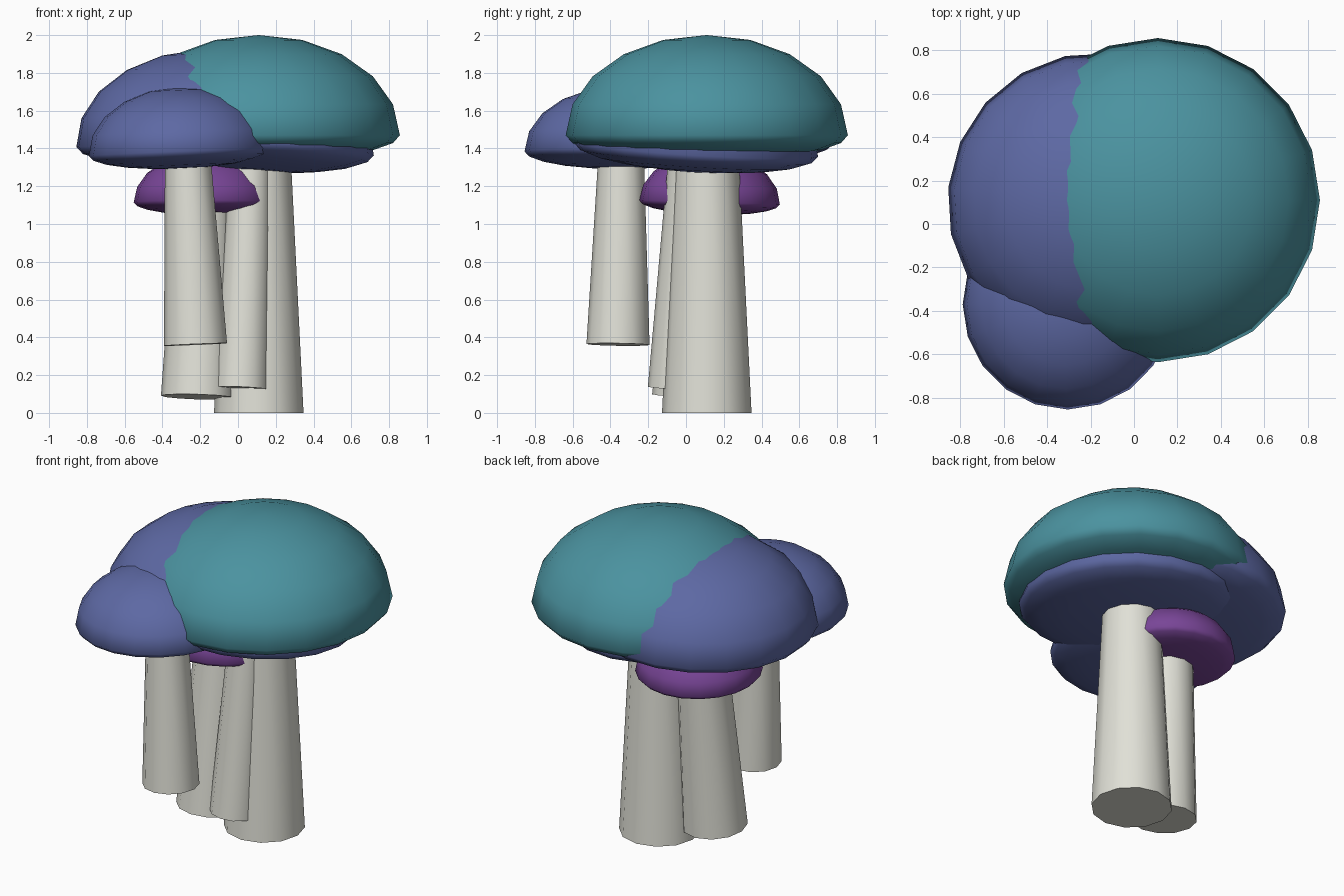
import bpy
import bmesh
from mathutils import Vector, Matrix

cube = bpy.data.objects.get("Cube")
if cube:
    bpy.data.objects.remove(cube, do_unlink=True)


def material(name, color):
    mat = bpy.data.materials.new(name)
    mat.use_nodes = True
    mat.diffuse_color = (*color, 1)
    bsdf = mat.node_tree.nodes["Principled BSDF"]
    bsdf.inputs["Base Color"].default_value = (*color, 1)
    bsdf.inputs["Roughness"].default_value = 0.8
    return mat


teal = material("teal", (0.07, 0.29, 0.35))
blue = material("blue", (0.11, 0.14, 0.37))
purple = material("purple", (0.19, 0.06, 0.31))
cream = material("cream", (0.75, 0.75, 0.68))


def finish(name, bm, mat, matrix):
    """Turn a bmesh into a smooth, placed object."""
    bm.transform(matrix)
    for face in bm.faces:
        face.smooth = True
    mesh = bpy.data.meshes.new(name)
    bm.to_mesh(mesh)
    bm.free()
    mesh.materials.append(mat)
    obj = bpy.data.objects.new(name, mesh)
    bpy.context.collection.objects.link(obj)
    return obj


def aim(axis):
    """Rotation that leans z towards the axis."""
    return Vector((0, 0, 1)).rotation_difference(Vector(axis)).to_matrix().to_4x4()


def cap(name, center, radius, mat, axis=(0, 0, 1), spin=0.0):
    """Dome with a shallow, rounded underside."""
    bm = bmesh.new()
    bmesh.ops.create_uvsphere(bm, u_segments=20, v_segments=10, radius=radius)
    for v in bm.verts:
        v.co.z *= 0.71 if v.co.z > 0 else 0.18
    place = Matrix.Translation(center) @ aim(axis) @ Matrix.Rotation(spin, 4, "Z")
    return finish(name, bm, mat, place)


def stem(name, base, top, radius, top_radius):
    """Tapered, leaning stalk with flat ends."""
    base, top = Vector(base), Vector(top)
    bm = bmesh.new()
    bmesh.ops.create_cone(bm, cap_ends=True, segments=12, radius1=radius,
                          radius2=top_radius, depth=(top - base).length)
    place = Matrix.Translation((base + top) / 2) @ aim(top - base)
    obj = finish(name, bm, cream, place)
    for poly in obj.data.polygons:
        poly.use_smooth = len(poly.vertices) == 4
    return obj


# Caps
cap("main_cap", (0.11, 0.11, 1.47), 0.747, teal)
cap("side_cap", (-0.17, 0.10, 1.435), 0.69, blue, (-0.04, 0, 1), -0.1)
cap("under_cap", (0.07, 0.05, 1.395), 0.65, blue, (0.05, 0.06, 1))
cap("front_cap", (-0.305, -0.37, 1.38), 0.485, blue, (-0.04, 0.01, 1))
cap("low_cap", (-0.18, 0.125, 1.115), 0.372, purple, (0, 0.03, 1))

# Stems
stem("main_stem", (0.11, 0.11, 0), (0.11, 0.11, 1.45), 0.237, 0.165)
stem("side_stem", (-0.213, 0.015, 0.085), (-0.17, 0.11, 1.43), 0.195, 0.14)
stem("under_stem", (0.015, -0.055, 0.13), (0.07, 0.02, 1.39), 0.147, 0.11)
stem("front_stem", (-0.225, -0.36, 0.362), (-0.267, -0.343, 1.38), 0.167, 0.12)
